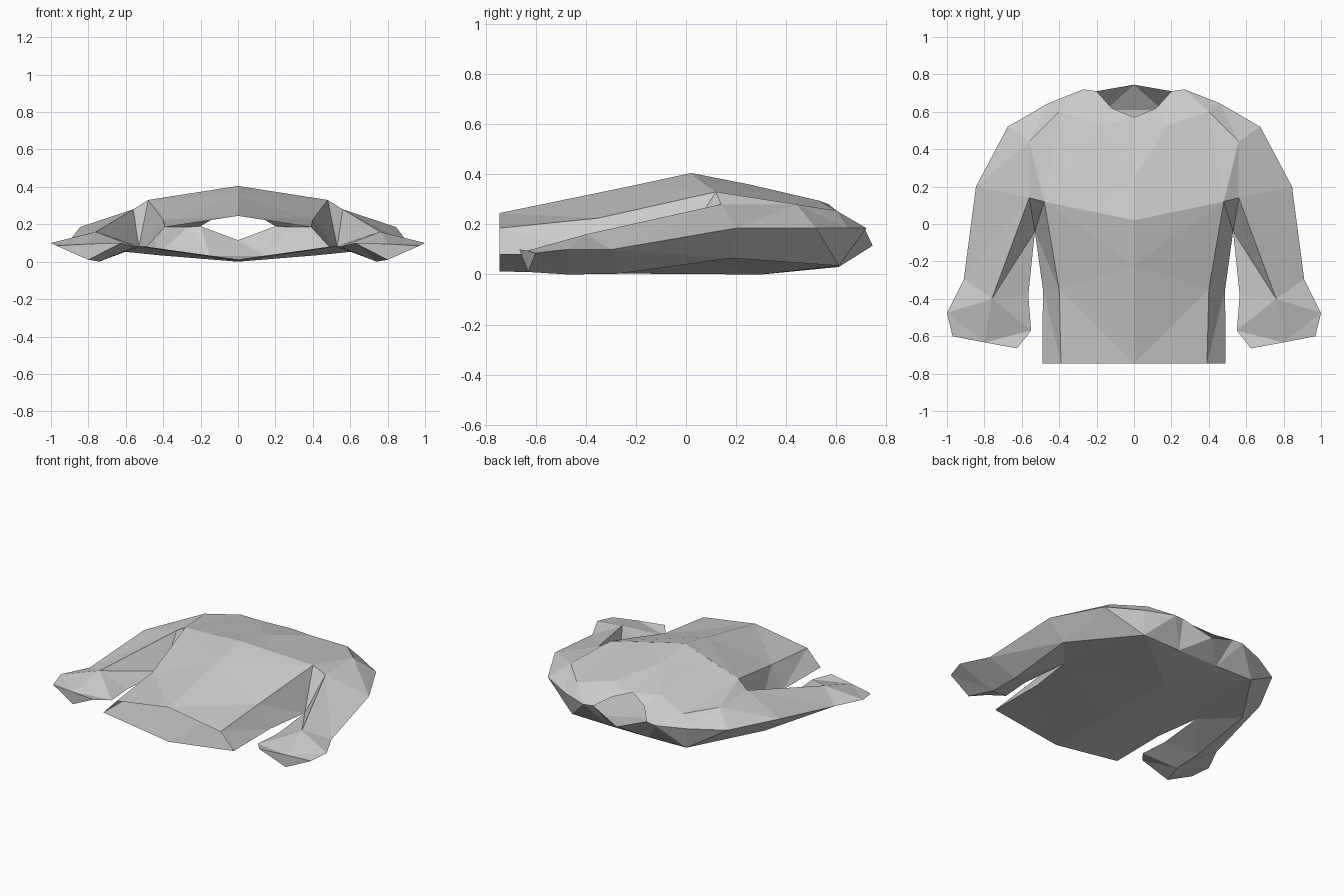
import bpy
import bmesh

cube = bpy.data.objects.get("Cube")
if cube:
    bpy.data.objects.remove(cube, do_unlink=True)

# Shared landmarks on the +x half of the garment
hem_front, hem_back = (0, -.745, .245), (0, -.745, .012)
hem_corner, hem_side = (.39, -.745, .185), (.49, -.745, .08)
waist_side = (.487, -.35, .08)
chest_peak = (0, .02, .405)
chest_side = (.48, .12, .33)
sleeve_top = (.56, .14, .28)
shoulder_top = (.56, .44, .28)
armpit = (.53, -.04, .08)
upper_chest, collarbone, yoke = (0, .25, .36), (.18, .53, .295), (.40, .60, .255)
neck_side, neck_back = (.20, .71, .19), (0, .745, .115)
shoulder_a, shoulder_b, shoulder_c = (.27, .72, .185), (.46, .645, .185), (.675, .52, .185)
sleeve_outer, sleeve_under = (.845, .20, .185), (.72, .18, .065)
blade, back_mid, back_top = (.43, .61, .035), (0, .30, 0), (0, .61, .03)

bm = bmesh.new()


def panel(*rows):
    """Skin a strip of cloth between successive rows of points."""
    grid = [[bm.verts.new(p) for p in row] for row in rows]
    for a, b in zip(grid, grid[1:]):
        for i in range(len(a) - 1):
            bm.faces.new((a[i], a[i + 1], b[i + 1], b[i]))


# Lower front and side walls
panel((hem_front, hem_corner, hem_side),
      ((0, -.22, .353), (.40, -.35, .225), waist_side),
      (chest_peak, chest_side, armpit))
panel((chest_side, sleeve_top), (armpit, armpit))

# Upper front, neckline and shoulder slope
panel((chest_peak, (.24, .07, .367), chest_side, sleeve_top),
      (upper_chest, collarbone, yoke, shoulder_top))
panel((upper_chest, collarbone, shoulder_a),
      ((0, .57, .28), (.12, .62, .238), neck_side))
panel((collarbone, yoke, shoulder_top),
      (shoulder_a, shoulder_b, shoulder_c))
panel((sleeve_top, shoulder_top), (sleeve_outer, shoulder_c))

# Back
panel((hem_back, hem_side), ((0, -.30, .004), waist_side), (back_mid, armpit))
panel((back_mid, armpit), (blade, sleeve_under))
panel((back_mid, back_mid), (back_top, blade))
panel((sleeve_under, blade, blade, blade, (.15, .61, .03), back_top),
      (sleeve_outer, shoulder_c, shoulder_b, shoulder_a, neck_side, neck_back))

# Sleeve rings: top, outer, under, inner, back to top
rings = [
    (sleeve_top, sleeve_outer, sleeve_under, armpit),
    ((.76, -.40, .16), (.91, -.295, .10), (.735, -.27, .003), (.565, -.38, .08)),
    ((.76, -.40, .16), (1.0, -.475, .10), (.74, -.47, 0), (.55, -.57, .08)),
    ((.80, -.633, .095), (.97, -.60, .085), (.80, -.63, .01), (.625, -.665, .10)),
]
panel(*[ring + ring[:1] for ring in rings])
# Cuff end
bm.faces.new([bm.verts.new(p) for p in rings[-1]])

# Weld panels, mirror to the other half, facet the cloth
bmesh.ops.remove_doubles(bm, verts=bm.verts[:], dist=.002)
bmesh.ops.dissolve_degenerate(bm, edges=bm.edges[:], dist=.001)
bmesh.ops.triangulate(bm, faces=bm.faces[:])
bmesh.ops.mirror(bm, geom=bm.verts[:] + bm.edges[:] + bm.faces[:],
                 axis='X', merge_dist=.002)
bmesh.ops.recalc_face_normals(bm, faces=bm.faces[:])

mesh = bpy.data.meshes.new("shirt")
bm.to_mesh(mesh)
bm.free()
shirt = bpy.data.objects.new("shirt", mesh)
bpy.context.collection.objects.link(shirt)

# Plain grey cloth
cloth = bpy.data.materials.new("grey cloth")
cloth.use_nodes = True
colour = (.6, .6, .6, 1)
cloth.diffuse_color = colour
cloth.node_tree.nodes["Principled BSDF"].inputs["Base Color"].default_value = colour
mesh.materials.append(cloth)
